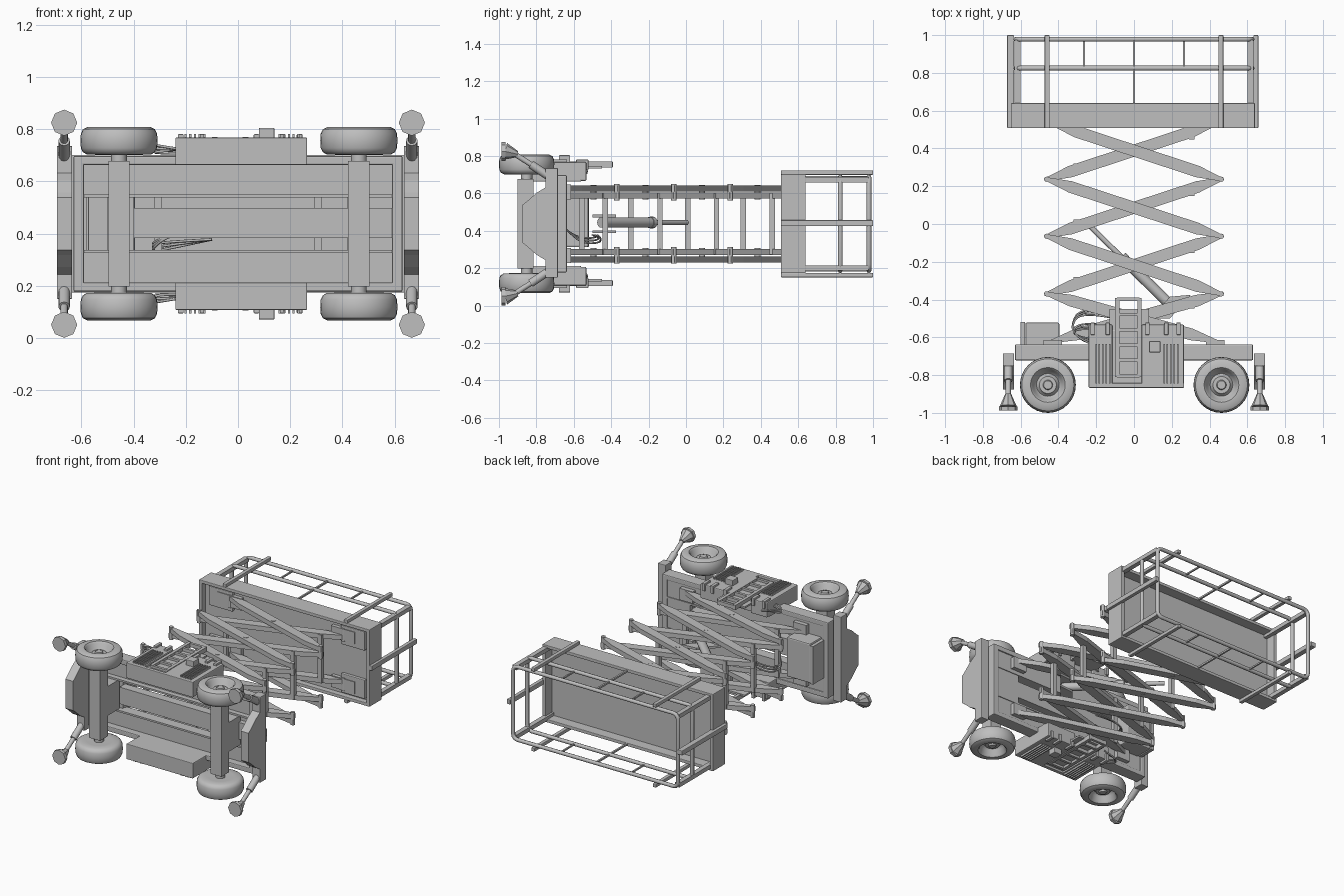
import bpy, bmesh, math
from mathutils import Vector

if "Cube" in bpy.data.objects:
    bpy.data.objects.remove(bpy.data.objects["Cube"], do_unlink=True)

ZC = 0.4375  # mid plane of the machine's width
SIDES = (1, -1)

grey = bpy.data.materials.new("plain grey")
grey.use_nodes = True
grey.diffuse_color = (0.52, 0.52, 0.52, 1)
grey.node_tree.nodes["Principled BSDF"].inputs["Base Color"].default_value = (0.52, 0.52, 0.52, 1)


def finish(name, bm, smooth=False):
    bmesh.ops.recalc_face_normals(bm, faces=bm.faces)
    mesh = bpy.data.meshes.new(name)
    bm.to_mesh(mesh)
    bm.free()
    ob = bpy.data.objects.new(name, mesh)
    bpy.context.collection.objects.link(ob)
    mesh.materials.append(grey)
    if smooth:
        bpy.ops.object.select_all(action='DESELECT')
        ob.select_set(True)
        bpy.context.view_layer.objects.active = ob
        bpy.ops.object.shade_smooth_by_angle(angle=math.radians(35))


def box(name, x, y, z, bevel=0):
    """Box from (min, max) pairs; z is measured from the mid plane."""
    bm = bmesh.new()
    bmesh.ops.create_cube(bm, size=1)
    for v in bm.verts:
        for i, (lo, hi) in enumerate((x, y, z)):
            v.co[i] = (lo + hi) / 2 + v.co[i] * (hi - lo)
        v.co.z += ZC
    if bevel:
        bmesh.ops.bevel(bm, geom=bm.edges[:], offset=bevel, segments=2, affect='EDGES', profile=0.5)
    finish(name, bm)


def both(name, x, y, d, bevel=0):
    """The same box on both sides, d being distance from the mid plane."""
    for s in SIDES:
        box(name, x, y, sorted((s * d[0], s * d[1])), bevel)


def tube(name, a, b, r, r2=None, sides=12):
    """Round bar or cone between two points."""
    a, b = Vector(a) + Vector((0, 0, ZC)), Vector(b) + Vector((0, 0, ZC))
    bm = bmesh.new()
    bmesh.ops.create_cone(bm, cap_ends=True, segments=sides, radius1=r,
                          radius2=r if r2 is None else r2, depth=(b - a).length)
    rot = (b - a).to_track_quat('Z', 'Y').to_matrix()
    for v in bm.verts:
        v.co = rot @ v.co + (a + b) / 2
    finish(name, bm, True)


def prism(name, outline, axis, lo, hi):
    """Extrude a 2D outline along x (outline in y, z) or along z (outline in x, y)."""
    bm = bmesh.new()
    if axis == 'x':
        vs = [bm.verts.new((lo, p, q + ZC)) for p, q in outline]
        move = (hi - lo, 0, 0)
    else:
        vs = [bm.verts.new((p, q, lo + ZC)) for p, q in outline]
        move = (0, 0, hi - lo)
    cap = bm.faces.new(vs)
    ext = bmesh.ops.extrude_face_region(bm, geom=[cap], use_keep_orig=True)
    bmesh.ops.translate(bm, vec=move, verts=[g for g in ext["geom"] if isinstance(g, bmesh.types.BMVert)])
    finish(name, bm)


def pipe(name, pts, r, cyclic=False, kind='POLY'):
    """Bent pipe through points, made with a bevelled curve."""
    cu = bpy.data.curves.new(name, 'CURVE')
    cu.dimensions = '3D'
    cu.bevel_depth, cu.bevel_resolution = r, 2
    cu.use_fill_caps = True
    sp = cu.splines.new(kind)
    sp.points.add(len(pts) - 1)
    for p, co in zip(sp.points, pts):
        p.co = (co[0], co[1], co[2] + ZC, 1)
    sp.use_cyclic_u = cyclic
    if kind == 'NURBS':
        sp.use_endpoint_u, sp.order_u, sp.resolution_u = True, 3, 6
    ob = bpy.data.objects.new(name, cu)
    bpy.context.collection.objects.link(ob)
    cu.materials.append(grey)


# Wheels: profile (radius, distance from mid plane) spun about the axle line
TYRE = [(0, .345), (.022, .345), (.026, .335), (.045, .335), (.05, .325), (.06, .315), (.075, .33),
        (.083, .362), (.092, .371), (.122, .37), (.138, .362), (.146, .345), (.148, .32),
        (.146, .29), (.138, .274), (.122, .265), (.08, .264), (0, .27)]
for wx in (-.456, .463):
    for s in SIDES:
        bm = bmesh.new()
        vs = [bm.verts.new((wx + r, -.852, ZC + s * d)) for r, d in TYRE]
        es = [bm.edges.new(e) for e in zip(vs, vs[1:])]
        bmesh.ops.spin(bm, geom=vs + es, cent=(wx, -.852, ZC), axis=(0, 0, 1), angle=math.tau, steps=32)
        bmesh.ops.remove_doubles(bm, verts=bm.verts, dist=1e-4)
        finish("wheel", bm, True)
    box("axle_beam", (wx - .041, wx + .041), (-.9, -.815), (-.24, .24))
    tube("axle_shaft", (wx, -.852, -.28), (wx, -.852, .28), .03)
    box("axle_mount", (wx - .04, wx + .04), (-.82, -.69), (-.1, .1))

# Chassis: rim, side floor panels, centre beam and closed ends
both("chassis_side_rail", (-.63, .63), (-.722, -.637), (.225, .26), .006)
both("chassis_floor", (-.61, .61), (-.675, -.645), (.105, .23))
both("chassis_inner_rail", (-.6, .6), (-.71, -.64), (.1, .112))
box("chassis_centre_beam", (-.4, .6), (-.71, -.65), (-.055, .06))
for x in ((-.63, -.59), (.59, .63)):
    box("chassis_end_rail", x, (-.722, -.637), (-.26, .26), .006)
box("chassis_end_floor", (.42, .6), (-.675, -.645), (-.11, .11))
box("chassis_pump_floor", (-.5, -.4), (-.675, -.645), (-.13, .15))

# Bumpers with tapered skirts, and splayed outriggers
for sx in (-1, 1):
    lo, hi = sorted((sx * .635, sx * .694))
    box("bumper", (lo, hi), (-.752, -.685), (-.288, .298), .004)
    skirt = [(-.877, .1), (-.85, .12), (-.8, .165), (-.75, .195)]
    prism("bumper_skirt", skirt + [(y, -z) for y, z in reversed(skirt)], 'x', lo, hi)
    ox = sx * .666
    for s in SIDES:
        tube("outrigger_sleeve", (ox, -.71, s * .238), (ox, -.83, s * .318), .022)
        tube("outrigger_ram", (ox, -.82, s * .312), (ox, -.93, s * .382), .014)
        tube("outrigger_foot", (ox, -.9, s * .372), (ox, -.967, s * .387), .016, .046, 8)
        tube("outrigger_pad", (ox, -.965, s * .387), (ox, -.987, s * .387), .05, .05, 8)

# Pump box at one end
box("pump_box", (-.575, -.395), (-.66, -.522), (-.125, .145), .008)
box("pump_bracket", (-.6, -.578), (-.64, -.518), (-.125, .135))

# Side power pods with grilles, latch and ladder
both("pod_body", (-.24, .265), (-.867, -.56), (.225, .315), .006)
both("pod_cover_left", (-.24, -.115), (-.862, -.533), (.23, .33), .006)
both("pod_cover_right", (.04, .265), (-.862, -.533), (.23, .33), .006)
both("pod_base_trim", (-.24, .265), (-.867, -.842), (.225, .33), .004)
both("pod_back_plate", (-.13, .08), (-.57, -.45), (.296, .308))
both("pod_latch", (.08, .14), (-.68, -.62), (.32, .367), .004)
for x0 in (-.205, .155):
    for i in range(5):
        x = x0 + i * .018
        both("grille_rib", (x, x + .008), (-.845, -.635), (.325, .343))
for x in (-.23, -.15, .06, .16, .225):
    both("pod_hinge", (x, x + .022), (-.587, -.522), (.29, .343), .003)
for x in (-.1, .018):
    both("ladder_rail", (x, x + .022), (-.81, -.392), (.3, .332))
for i in range(6):
    y = -.812 + i * .081
    both("ladder_rung", (-.09, .03), (y, y + .018), (.305, .33))

# Hydraulic hoses, beside the pods and across the middle
for i in range(3):
    k = i * .014
    for s in SIDES:
        pipe("pod_hose", [(-.2, -.56 + k, s * .27), (-.3, -.55 + k, s * (.27 + k)),
                          (-.33, -.59, s * (.275 + k)), (-.22, -.61 - k, s * .285)], .005, kind='NURBS')
    pipe("pump_hose", [(-.1, -.5 + k, -.06), (-.28, -.46 + k, -.07 - k), (-.34, -.55, -.08 - k),
                       (-.28, -.62, -.05), (-.2, -.64, -.03)], .005, kind='NURBS')


# Scissor stack: tapered arms, inner pair rising and outer pair falling
def arm(name, a, b, d):
    a, b = Vector(a), Vector(b)
    u = (b - a).normalized()
    n = Vector((-u.y, u.x))
    L = (b - a).length
    shape = [(-.015, .008), (.13, .031), (L - .13, .031), (L + .015, .008)]
    outline = [a + u * t + n * w for t, w in shape] + [a + u * t - n * w for t, w in reversed(shape)]
    for s in SIDES:
        prism(name, outline, 'z', s * d[0], s * d[1])


LEVELS = [(-.62, .43, -.37, .46), (-.37, .46, -.065, .46), (-.065, .46, .237, .46), (.237, .46, .53, .43)]
for y0, x0, y1, x1 in LEVELS:
    arm("inner_scissor_arm", (-x0, y0), (x1, y1), (.136, .168))
    arm("outer_scissor_arm", (x0, y0), (-x1, y1), (.174, .206))
    ym = (y0 + y1) / 2
    # cross bars hug the inner edge of the rising arms
    for x in (-.305, .305):
        y = ym + x * (y1 - y0) / (x0 + x1) - math.copysign(.023, x)
        box("scissor_cross_bar", (x - .014, x + .014), (y - .014, y + .014), (-.165, .165))
    for s in SIDES:
        tube("scissor_centre_pin", (0, ym, s * .13), (0, ym, s * .208), .016)
        for x in (-x1, x1):
            tube("scissor_end_pin", (x, y1, s * .125), (x, y1, s * .212), .014)
for x in (-.43, .43):
    both("scissor_foot", (x - .05, x + .05), (-.655, -.615), (.13, .21))
    both("scissor_top_slide", (x - .09, x + .09), (.52, .56), (.13, .21))

# Lift cylinder
base, tip = Vector((.22, -.455, .007)), Vector((-.25, .005, .007))
mid = base.lerp(tip, .61)
tube("lift_barrel", base, mid, .028, sides=16)
tube("lift_rod", mid, tip, .014)
tube("lift_collar", base.lerp(tip, .57), mid, .031, sides=16)
for s in SIDES:
    prism("lift_bracket", [(.09, -.5), (.19, -.385), (.3, -.375), (.19, -.5)], 'z', s * .035, s * .05)

# Platform tray: floor and toe boards
box("platform_floor", (-.64, .63), (.545, .57), (-.25, .25))
both("platform_side_board", (-.652, .64), (.508, .64), (.242, .264), .004)
for x in ((-.652, -.627), (.615, .64)):
    box("platform_end_board", x, (.508, .64), (-.262, .262), .004)
for x in (-.5, .5):
    both("platform_under_pad", (x - .09, x + .09), (.525, .55), (.1, .23), .005)

# Guard rails: rounded loops, corner posts, clamps and thin uprights
for name, y in (("top_rail", .978), ("mid_rail", .825)):
    loop = []
    for cx, cz, a0 in ((.59, .215, 0), (-.59, .215, 90), (-.59, -.215, 180), (.59, -.215, 270)):
        for k in (0, 30, 60, 90):
            a = math.radians(a0 + k)
            loop.append((cx + .035 * math.cos(a), y, cz + .035 * math.sin(a)))
    pipe(name, loop, .013, True)
for x in (-.617, .617):
    both("corner_post", (x - .016, x + .016), (.57, .975), (.222, .25))
for x in (-.46, .46):
    both("side_post", (x - .013, x + .013), (.508, 1), (.262, .286), .004)
for x in ((-.672, -.635), (.632, .658)):
    box("end_post", x, (.508, 1), (-.013, .02), .004)
for x in (-.265, .265):
    both("thin_upright", (x - .005, x + .005), (.825, .975), (.244, .254))
both("middle_upright", (-.006, .006), (.63, .975), (.244, .256))
